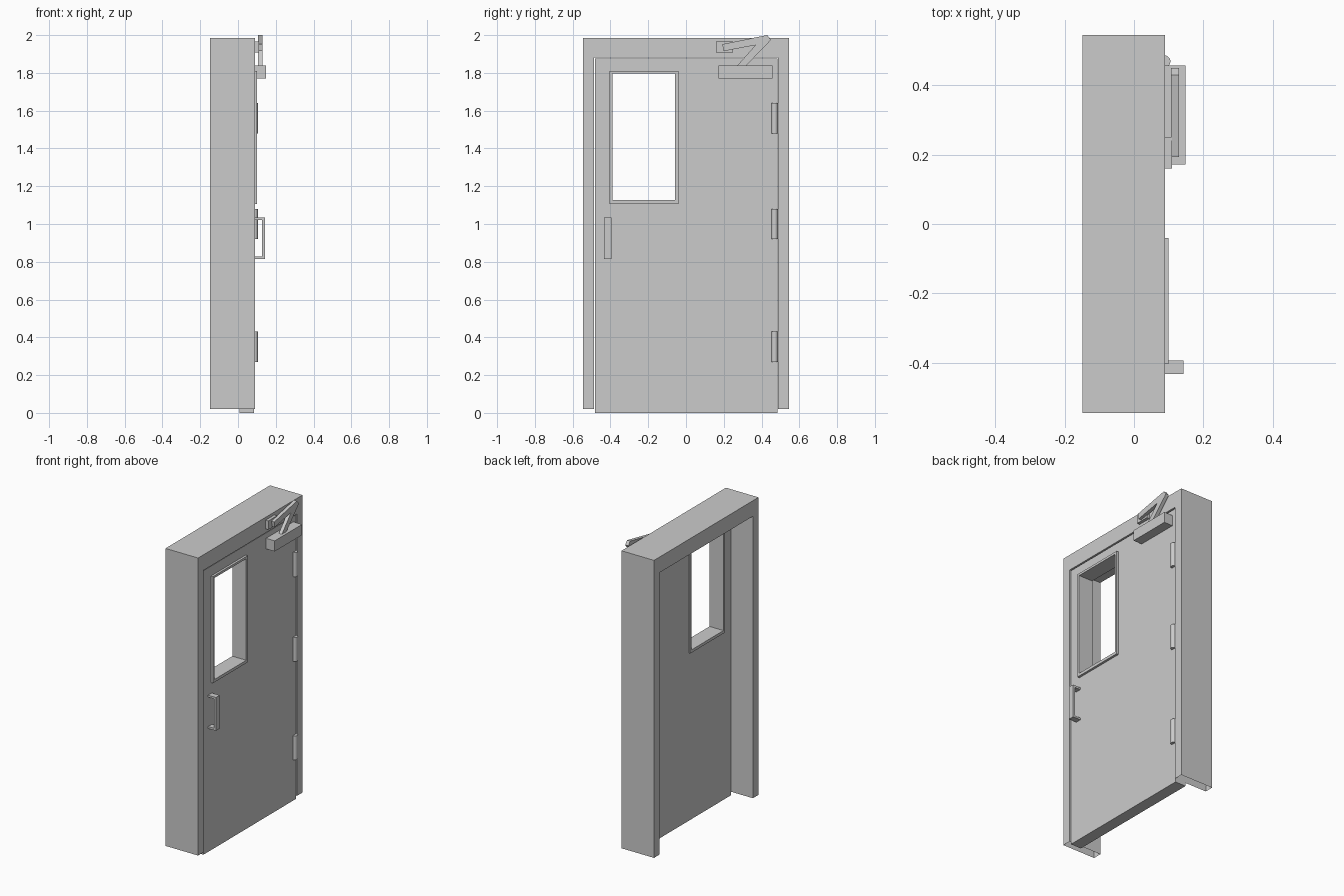
import bpy, bmesh

if "Cube" in bpy.data.objects:
    bpy.data.objects.remove(bpy.data.objects["Cube"])


def finish(name, bm):
    bmesh.ops.recalc_face_normals(bm, faces=bm.faces)
    me = bpy.data.meshes.new(name)
    bm.to_mesh(me)
    bm.free()
    ob = bpy.data.objects.new(name, me)
    bpy.context.collection.objects.link(ob)
    return ob


def box(name, x, y, z):
    bm = bmesh.new()
    bmesh.ops.create_cube(bm, size=1)
    for v in bm.verts:
        v.co = [(a + b) / 2 + c * (b - a) for c, (a, b) in zip(v.co, (x, y, z))]
    return finish(name, bm)


def extrude_yz(name, pts, x0, x1, open_bottom=None):
    """Extrude a profile in the y-z plane along x."""
    bm = bmesh.new()
    f = bm.faces.new([bm.verts.new((x0, y, z)) for y, z in pts])
    ret = bmesh.ops.extrude_face_region(bm, geom=[f], use_keep_orig=True)
    for v in ret["geom"]:
        if isinstance(v, bmesh.types.BMVert):
            v.co.x = x1
    bmesh.ops.recalc_face_normals(bm, faces=bm.faces)
    if open_bottom is not None:
        low = [f for f in bm.faces
               if all(abs(v.co.z - open_bottom) < 1e-4 for v in f.verts)]
        bmesh.ops.delete(bm, geom=low, context='FACES')
    return finish(name, bm)


def ring_yz(name, outer, inner, x0, x1):
    """Rectangular slab with a rectangular hole; rects are (y0, y1, z0, z1)."""
    bm = bmesh.new()

    def loop(r, x):
        y0, y1, z0, z1 = r
        return [bm.verts.new((x, y, z)) for y, z in ((y0, z0), (y1, z0), (y1, z1), (y0, z1))]

    loops = [loop(outer, x0), loop(outer, x1), loop(inner, x1), loop(inner, x0)]
    for k in range(4):
        a, b = loops[k], loops[(k + 1) % 4]
        for i in range(4):
            j = (i + 1) % 4
            bm.faces.new((a[i], a[j], b[j], b[i]))
    return finish(name, bm)


# Door frame: one arch profile, hollow at the feet
W, IN, B, T, H = 0.545, 0.487, 0.02, 1.985, 1.882
extrude_yz("door_frame",
           [(-W, B), (-W, T), (W, T), (W, B), (IN, B), (IN, H), (-IN, H), (-IN, B)],
           -0.148, 0.09, open_bottom=B)

# Door leaf with window opening, and trim standing proud on both faces
ring_yz("door_leaf", (-0.482, 0.485, 0, 1.876), (-0.398, -0.048, 1.117, 1.803), 0.008, 0.085)
ring_yz("window_trim", (-0.404, -0.041, 1.107, 1.811), (-0.388, -0.057, 1.126, 1.796), -0.002, 0.1)

# Pull handle: a C-shaped bracket
box("handle_grip", (0.126, 0.142), (-0.433, -0.394), (0.815, 1.035))
for i, z in enumerate((0.815, 1.022)):
    box(f"handle_post_{i}", (0.08, 0.13), (-0.433, -0.394), (z, z + 0.013))

# Hinge barrels
for i, z in enumerate((0.35, 1.0, 1.56)):
    bpy.ops.mesh.primitive_cylinder_add(vertices=20, radius=0.017, depth=0.16,
                                        location=(0.088, 0.469, z))
    bpy.context.object.name = f"hinge_{i}"
    bpy.ops.object.shade_smooth_by_angle()

# Door closer: body, frame bracket and folded arm
box("closer_body", (0.085, 0.148), (0.172, 0.457), (1.77, 1.84))
box("closer_bracket", (0.088, 0.11), (0.16, 0.25), (1.908, 1.966))
extrude_yz("closer_arm",
           [(0.193, 1.952), (0.43, 2.0), (0.449, 1.976), (0.44, 1.964), (0.31, 1.83),
            (0.264, 1.83), (0.368, 1.947), (0.198, 1.915)],
           0.107, 0.13)
